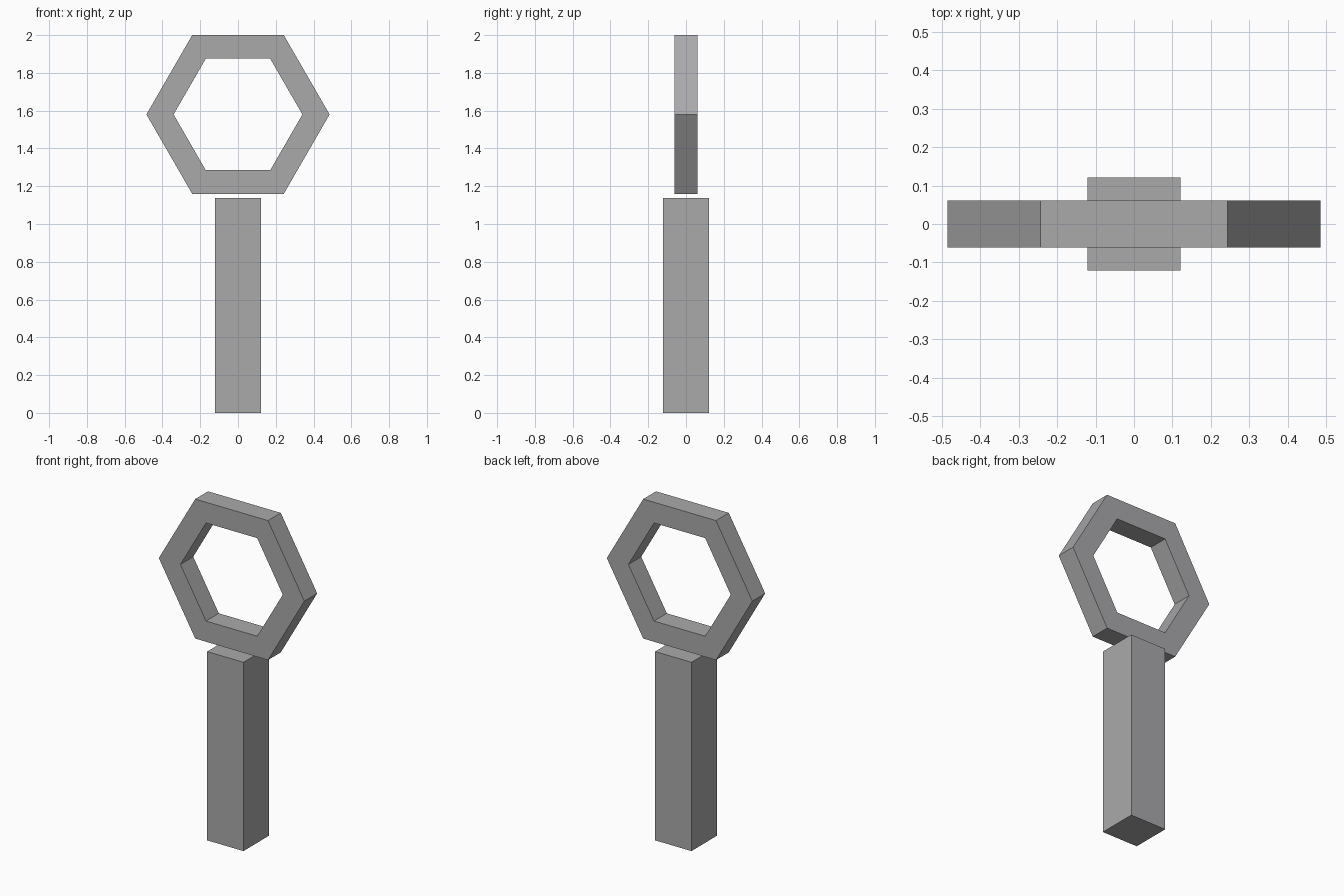
import bpy
import bmesh
from math import cos, sin, pi

cube = bpy.data.objects.get("Cube")
if cube:
    bpy.data.objects.remove(cube, do_unlink=True)

grey = bpy.data.materials.new("plain grey")
grey.use_nodes = True
colour = (0.4, 0.4, 0.41, 1)
grey.diffuse_color = colour
grey.node_tree.nodes["Principled BSDF"].inputs["Base Color"].default_value = colour


def add_object(name, bm):
    bmesh.ops.recalc_face_normals(bm, faces=bm.faces)
    mesh = bpy.data.meshes.new(name)
    bm.to_mesh(mesh)
    bm.free()
    mesh.materials.append(grey)
    obj = bpy.data.objects.new(name, mesh)
    bpy.context.collection.objects.link(obj)
    return obj


# Square handle standing on the ground
HANDLE_WIDTH, HANDLE_HEIGHT = 0.242, 1.137
bm = bmesh.new()
bmesh.ops.create_cube(bm, size=1)
bmesh.ops.scale(bm, verts=bm.verts, vec=(HANDLE_WIDTH, HANDLE_WIDTH, HANDLE_HEIGHT))
bmesh.ops.translate(bm, verts=bm.verts, vec=(0, 0, HANDLE_HEIGHT / 2))
add_object("handle", bm)

# Hexagonal ring floating just above the handle
OUTER, INNER, HALF_DEPTH, SIDES = 0.485, 0.341, 0.061, 6
CENTRE = 2 - OUTER * sin(pi / 3)
section = [(OUTER, -HALF_DEPTH), (OUTER, HALF_DEPTH),
           (INNER, HALF_DEPTH), (INNER, -HALF_DEPTH)]
bm = bmesh.new()
loops = []
for i in range(SIDES):
    a = 2 * pi * i / SIDES
    loops.append([bm.verts.new((r * cos(a), y, CENTRE + r * sin(a))) for r, y in section])
for i, loop in enumerate(loops):
    following = loops[(i + 1) % SIDES]
    for j in range(4):
        k = (j + 1) % 4
        bm.faces.new((loop[j], loop[k], following[k], following[j]))
add_object("hexagon_ring", bm)
